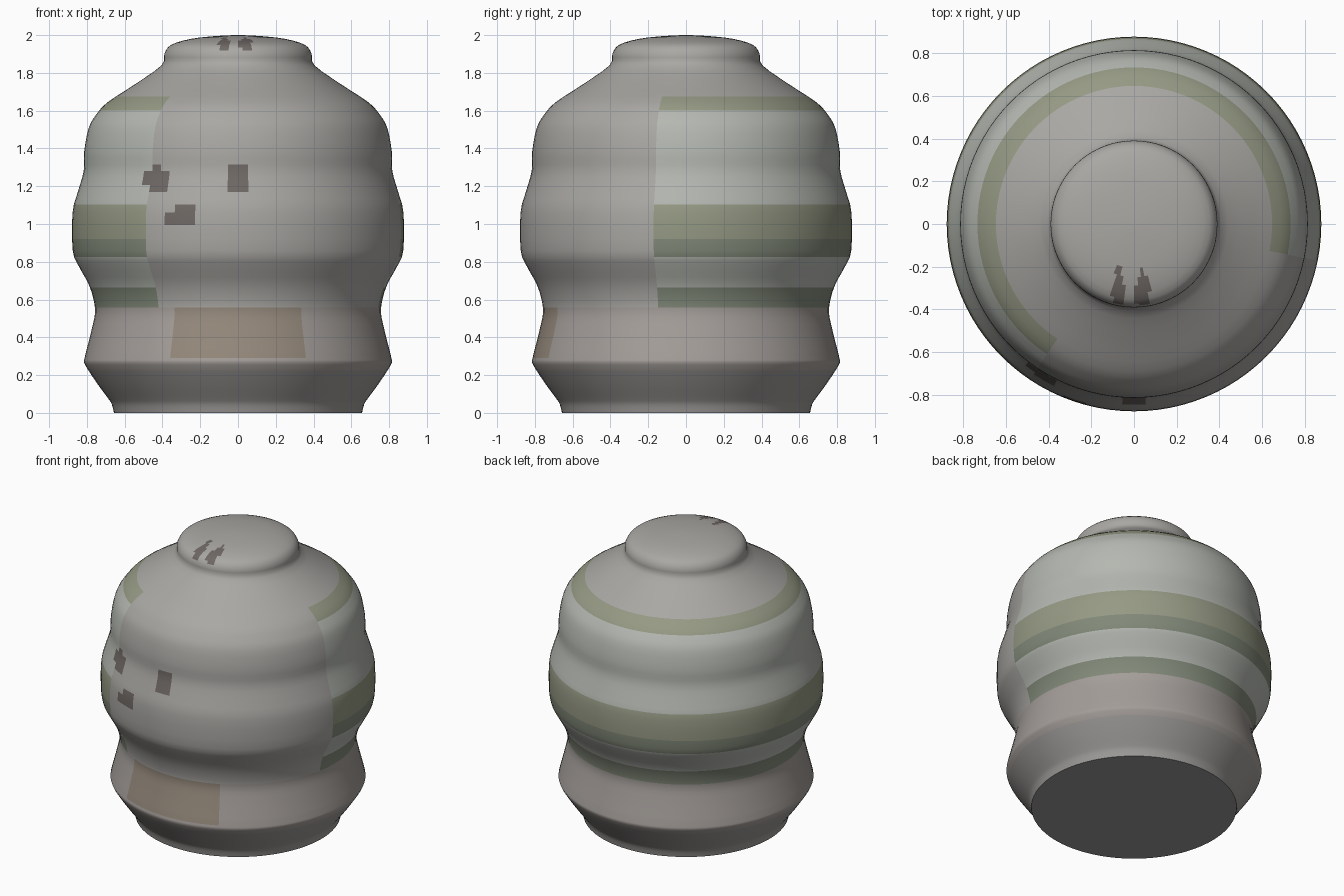
import bpy, bmesh, math
from mathutils import Vector

if "Cube" in bpy.data.objects:
    bpy.data.objects.remove(bpy.data.objects["Cube"])

# Outline of the turned body: (radius, height), bottom to top
PROFILE = [(0.657, 0), (0.668, 0.045), (0.69, 0.08), (0.745, 0.155), (0.81, 0.255),
           (0.812, 0.29), (0.795, 0.36), (0.775, 0.44), (0.757, 0.53), (0.767, 0.61),
           (0.795, 0.69), (0.845, 0.78), (0.875, 0.86), (0.876, 1.06), (0.848, 1.17),
           (0.817, 1.28), (0.814, 1.385), (0.79, 1.51), (0.75, 1.58), (0.69, 1.645),
           (0.545, 1.74), (0.405, 1.84), (0.39, 1.9), (0.355, 1.948), (0.25, 1.98),
           (0.12, 1.995), (0.02, 2.0)]
SEGMENTS, STEPS = 96, 3

COLOURS = {"grey": (0.40, 0.39, 0.37), "base_grey": (0.33, 0.32, 0.31),
           "warm_grey": (0.37, 0.34, 0.32), "pale_green": (0.46, 0.48, 0.44),
           "olive": (0.30, 0.32, 0.23), "dark_green": (0.22, 0.25, 0.19),
           "brown": (0.30, 0.25, 0.20), "dark_spot": (0.16, 0.14, 0.13)}
# Colour bands round the sides and back: (upper height, colour)
BANDS = [(0.22, "base_grey"), (0.56, "warm_grey"), (0.66, "dark_green"),
         (0.84, "pale_green"), (0.93, "dark_green"), (1.12, "olive"),
         (1.6, "pale_green"), (1.68, "olive"), (9, "grey")]
# Dark marks on the front: (x, z, radius)
SPOTS = [(-0.43, 1.24, 0.07), (0.0, 1.24, 0.07), (-0.30, 1.04, 0.07),
         (-0.07, 1.95, 0.035), (0.04, 1.95, 0.035)]


def smooth_profile(points, steps):
    """Catmull-Rom curve through the outline points."""
    p = [Vector(q) for q in points]
    p = [p[0]] + p + [p[-1]]
    out = []
    for a, b, c, d in zip(p, p[1:], p[2:], p[3:]):
        for i in range(steps):
            t = i / steps
            out.append(0.5 * (2 * b + (c - a) * t + (2 * a - 5 * b + 4 * c - d) * t * t
                              + (3 * b - a - 3 * c + d) * t ** 3))
    return out + [p[-1]]


def face_colour(c):
    """Pick the surface colour from the face centre."""
    angle = math.degrees(math.atan2(c.x, -c.y))  # 0 faces the front
    if c.y < 0 and any(math.hypot(c.x - x, c.z - z) < r for x, z, r in SPOTS):
        return "dark_spot"
    if abs(angle) < 27 and 0.3 < c.z < 0.56:
        return "brown"
    if -33 < angle < 80 and 0.56 < c.z < 1.85:
        return "grey"
    return next(name for top, name in BANDS if c.z < top)


# Turned body, closed at both ends
bm = bmesh.new()
rings = []
for r, z in smooth_profile(PROFILE, STEPS):
    rings.append([bm.verts.new((r * math.sin(2 * math.pi * i / SEGMENTS),
                                -r * math.cos(2 * math.pi * i / SEGMENTS), z))
                  for i in range(SEGMENTS)])
for low, high in zip(rings, rings[1:]):
    for i in range(SEGMENTS):
        j = (i + 1) % SEGMENTS
        bm.faces.new((low[i], low[j], high[j], high[i]))
bm.faces.new(rings[0][::-1])
bm.faces.new(rings[-1])

names = list(COLOURS)
for f in bm.faces:
    f.material_index = names.index(face_colour(f.calc_center_median()))

mesh = bpy.data.meshes.new("turned_body")
bm.to_mesh(mesh)
bm.free()
for name in names:
    mat = bpy.data.materials.new(name)
    mat.diffuse_color = (*COLOURS[name], 1)
    mat.use_nodes = True
    mat.node_tree.nodes["Principled BSDF"].inputs["Base Color"].default_value = mat.diffuse_color
    mesh.materials.append(mat)

body = bpy.data.objects.new("turned_body", mesh)
bpy.context.collection.objects.link(body)
bpy.context.view_layer.objects.active = body
body.select_set(True)
bpy.ops.object.shade_smooth_by_angle(angle=math.radians(50))
